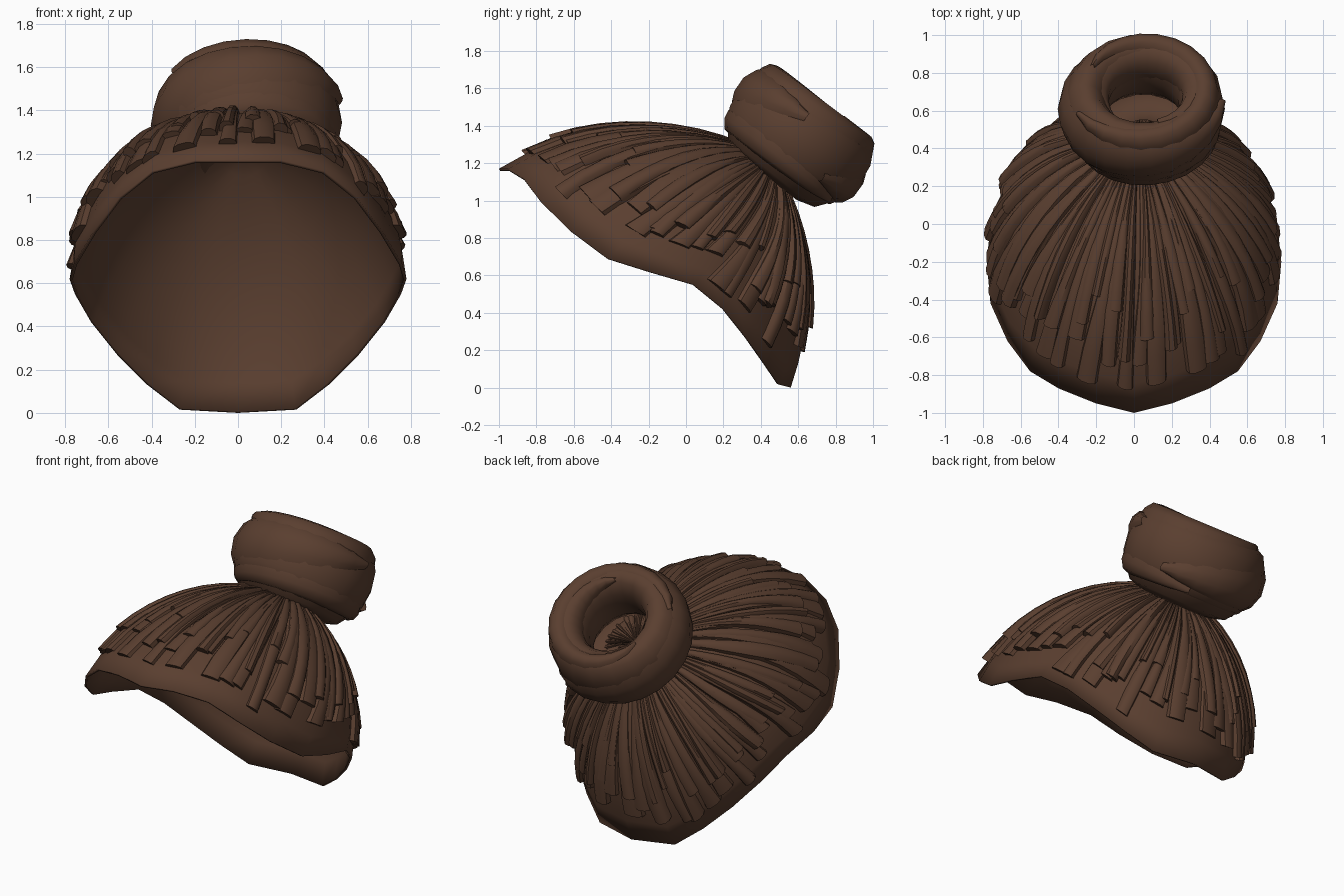
import bpy, bmesh, math, random
from mathutils import Vector

if "Cube" in bpy.data.objects:
    bpy.data.objects.remove(bpy.data.objects["Cube"])

random.seed(4)
brown = bpy.data.materials.new("dark brown hair")
brown.diffuse_color = (0.102, 0.049, 0.029, 1)
brown.use_nodes = True
brown.node_tree.nodes["Principled BSDF"].inputs["Base Color"].default_value = brown.diffuse_color


def make_object(name, bm, angle=40):
    bmesh.ops.remove_doubles(bm, verts=bm.verts, dist=0.0005)
    bmesh.ops.recalc_face_normals(bm, faces=bm.faces)
    me = bpy.data.meshes.new(name)
    bm.to_mesh(me)
    bm.free()
    ob = bpy.data.objects.new(name, me)
    bpy.context.collection.objects.link(ob)
    me.materials.append(brown)
    bpy.ops.object.select_all(action='DESELECT')
    ob.select_set(True)
    bpy.context.view_layer.objects.active = ob
    bpy.ops.object.shade_smooth_by_angle(angle=math.radians(angle))
    return ob


def add_grid(bm, rows, wrap=False, wrap_rows=False, caps=False):
    """Skin a list of equally long point rows."""
    vs = [[bm.verts.new(p) for p in row] for row in rows]
    n, m = len(vs), len(vs[0])
    for i in range(n if wrap_rows else n - 1):
        for j in range(m if wrap else m - 1):
            a, b = vs[i], vs[(i + 1) % n]
            bm.faces.new((a[j], a[(j + 1) % m], b[(j + 1) % m], b[j]))
    if caps:
        bm.faces.new(vs[-1])


# Scalp surface: meridians run from the tie point to the hairline rim
CENTRE = Vector((0, -0.2, 0.6))
AXES = Vector((0.8, 0.85, 0.8))
TIE = Vector((0.03, 0.45, 1.22))
HALF = [(0, -1, 1.17), (.2, -.95, 1.17), (.4, -.87, 1.12), (.55, -.78, 1.0),
        (.67, -.62, .84), (.76, -.42, .69), (.78, -.2, .62), (.755, .04, .55),
        (.68, .2, .42), (.56, .32, .27), (.42, .42, .13), (.27, .5, .015),
        (0, .56, .0)]
RIM = [Vector(p) for p in HALF] + [Vector((-x, y, z)) for x, y, z in HALF[-2:0:-1]]
N = len(RIM)


def fullness(d):
    return math.sqrt(sum((d[k] / AXES[k]) ** 2 for k in range(3)))


def scalp(u, t, lift=0.0):
    i = math.floor(u)
    rim = RIM[i % N].lerp(RIM[(i + 1) % N], u - i) - CENTRE
    tie = TIE - CENTRE
    d = tie.normalized().slerp(rim.normalized(), t)
    fp, fr, fm = fullness(tie), fullness(rim), 0.985
    f = fp * (1 - t) * (1 - 2 * t) + fm * 4 * t * (1 - t) + fr * t * (2 * t - 1)
    return CENTRE + d * (f / fullness(d) + lift)


# Hair cap: thin open shell
bm = bmesh.new()
add_grid(bm, [[scalp(u, t / 10) for u in range(N)] for t in range(11)], wrap=True)
cap = make_object("hair_cap", bm)
sol = cap.modifiers.new("thickness", 'SOLIDIFY')
sol.thickness = 0.015
sol.offset = -1


# Combed strands: rounded locks following the meridians, with ragged ends
def add_strand(bm, u, du, t_end, height):
    rows = []
    steps = 9
    phase = random.uniform(0, 6)
    for s in range(steps + 1):
        t = 0.01 + (t_end - 0.01) * s / steps
        w = du * (1 + 0.15 * math.sin(phase + 9 * t))
        sway = 0.1 * math.sin(phase + 4 * t)
        row = []
        for c in (-1, -0.8, -0.35, 0.35, 0.8, 1):
            h = height * (0.25 + 0.75 * t) * math.sqrt(1 - c * c) if abs(c) < 1 else -0.008
            row.append(scalp(u + sway + c * w, t, h))
        rows.append(row)
    add_grid(bm, rows, caps=True)


bm = bmesh.new()
for count, width, low, high, height in ((50, 0.25, 0.76, 0.94, 0.042),
                                        (44, 0.22, 0.58, 0.82, 0.062)):
    for k in range(count):
        u = N * (k + random.uniform(0.2, 0.8)) / count
        add_strand(bm, u, width * random.uniform(0.8, 1.2),
                   random.uniform(low, high), height * random.uniform(0.75, 1.15))
make_object("combed_strands", bm)

# Bun: tilted ring of hair around the tie point
BUN = Vector((0.05, 0.61, 1.345))
AXIS = Vector((0, 0.62, 0.785)).normalized()
DOWN = Vector((0, 0.785, -0.62)).normalized()
SIDE = Vector((1, 0, 0))


def around(phi, r, a):
    return BUN + (SIDE * 1.04 * math.cos(phi) + DOWN * math.sin(phi)) * r + AXIS * a


def bun(phi, v, lift=0.0):
    return around(phi, 0.3 + (0.115 + lift) * math.cos(v), (0.215 + lift) * math.sin(v))


bm = bmesh.new()
add_grid(bm, [[bun(math.tau * i / 18, math.tau * j / 12) for j in range(12)]
              for i in range(18)], wrap=True, wrap_rows=True)
make_object("bun_ring", bm, 60)

# Bun base: shallow bowl closing the ring onto the tie
bm = bmesh.new()
add_grid(bm, [[around(math.tau * i / 18, r, a) for i in range(18)]
              for r, a in ((.36, -.17), (.3, -.25), (.2, -.28), (.1, -.22))], wrap=True)
make_object("bun_base", bm, 60)


# Wrapped locks: flat tapering bands spiralling over the bun
def add_lock(bm, start, turn, v0, v1, width, height):
    rows = []
    for s in range(21):
        k = s / 20
        w = width * max(0.03, math.sin(math.pi * k)) ** 0.5
        v = v0 + (v1 - v0) * k
        rows.append([bun(start + turn * k, v + c * w,
                         height * (1 - c * c) - 0.004) for c in (-1, -0.6, 0, 0.6, 1)])
    add_grid(bm, rows)


bm = bmesh.new()
for lock in ((0.6, 5.6, -0.5, 0.5, 0.75, 0.026), (3.6, 5.4, 0.9, 1.7, 0.6, 0.022),
             (5.0, 5.0, 2.0, 2.9, 0.55, 0.02), (2.2, 5.2, -1.6, -0.9, 0.6, 0.022)):
    add_lock(bm, *lock)
make_object("wrapped_locks", bm, 60)
